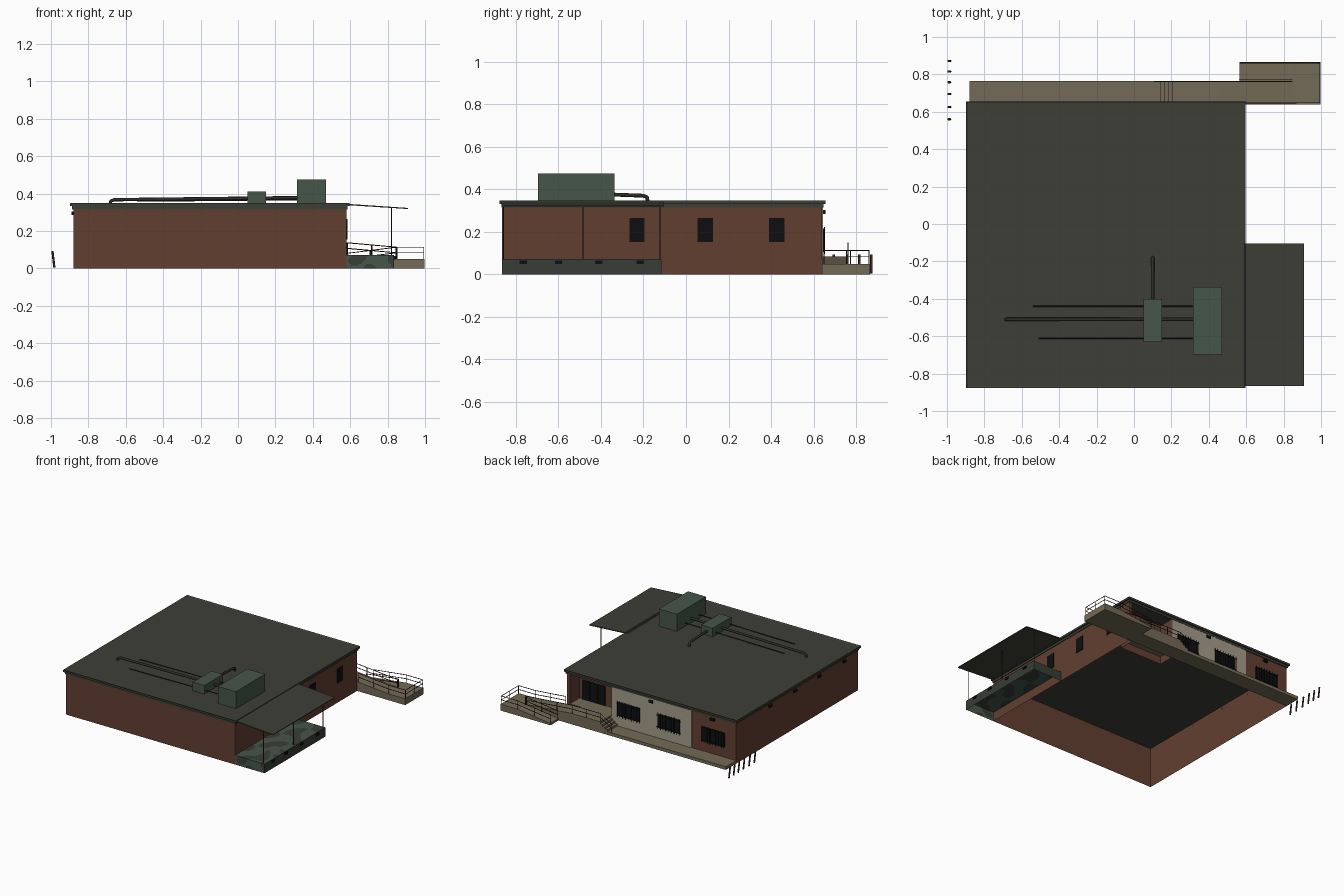
import bpy, bmesh, math
from mathutils import Vector

if "Cube" in bpy.data.objects:
    bpy.data.objects.remove(bpy.data.objects["Cube"])


def material(name, r, g, b):
    lin = [((c / 255 + 0.055) / 1.055) ** 2.4 if c > 10 else c / 255 / 12.92 for c in (r, g, b)]
    m = bpy.data.materials.new(name)
    m.diffuse_color = (*lin, 1)
    m.use_nodes = True
    m.node_tree.nodes["Principled BSDF"].inputs["Base Color"].default_value = m.diffuse_color
    return m


BRICK = material("brick brown", 98, 63, 48)
ROOF = material("roof grey", 62, 62, 55)
GREEN = material("duct green", 70, 86, 74)
STONE = material("walkway tan", 116, 106, 86)
CREAM = material("cream panel", 166, 158, 139)
BLACK = material("black glass", 14, 15, 17)
METAL = material("dark metal", 46, 44, 38)
RUST = material("rusty rail", 64, 42, 33)
DOCK = material("dock dark", 56, 61, 54)


def finish(name, bm, *mats):
    me = bpy.data.meshes.new(name)
    bm.to_mesh(me)
    bm.free()
    for m in mats:
        me.materials.append(m)
    ob = bpy.data.objects.new(name, me)
    bpy.context.collection.objects.link(ob)
    return ob


def box(name, x, y, z, mat):
    bm = bmesh.new()
    bmesh.ops.create_cube(bm, size=1)
    for v in bm.verts:
        v.co = [(a[0] + a[1]) / 2 + c * (a[1] - a[0]) for a, c in zip((x, y, z), v.co)]
    return finish(name, bm, mat)


def prism(name, profile, y0, y1, mat):
    """Side profile in x-z, extruded along y."""
    bm = bmesh.new()
    f = bm.faces.new([bm.verts.new((x, y0, z)) for x, z in profile])
    new = bmesh.ops.extrude_face_region(bm, geom=[f])["geom"]
    bmesh.ops.translate(bm, verts=[g for g in new if isinstance(g, bmesh.types.BMVert)], vec=(0, y1 - y0, 0))
    bmesh.ops.recalc_face_normals(bm, faces=bm.faces)
    return finish(name, bm, mat)


def tube(name, paths, r, mat, res=2):
    """Round bars along straight-segment paths, joined in one mesh."""
    cu = bpy.data.curves.new(name, "CURVE")
    cu.dimensions = "3D"
    cu.bevel_depth, cu.bevel_resolution, cu.use_fill_caps = r, res, True
    for path in paths:
        s = cu.splines.new("POLY")
        s.points.add(len(path) - 1)
        for p, co in zip(s.points, path):
            p.co = (*co, 1)
    tmp = bpy.data.objects.new(name + "_curve", cu)
    bpy.context.collection.objects.link(tmp)
    bpy.context.view_layer.update()
    me = bpy.data.meshes.new_from_object(tmp.evaluated_get(bpy.context.evaluated_depsgraph_get()))
    bpy.data.objects.remove(tmp)
    me.materials.clear()
    me.materials.append(mat)
    ob = bpy.data.objects.new(name, me)
    bpy.context.collection.objects.link(ob)
    return ob


def railing(name, floor):
    """Top rail, middle rail and posts following a floor path."""
    up = lambda p, h: (p[0], p[1], p[2] + h)
    posts = []
    for a, b in zip(floor, floor[1:]):
        a, b = Vector(a), Vector(b)
        n = max(1, round((b - a).length / 0.13))
        posts += [a.lerp(b, i / n) for i in range(n + 1)]
    paths = [[up(p, h) for p in floor] for h in (0.063, 0.033)]
    paths += [[p, up(p, 0.063)] for p in posts]
    tube(name, paths, 0.0025, RUST, 1)


# Walls: open shell with a recessed entrance on the back
outline = [(.58, -.865), (.58, .64), (.555, .64), (.555, .52), (.19, .52),
           (.19, .64), (-.88, .64), (-.88, -.865)]
bm = bmesh.new()
lo = [bm.verts.new((x, y, 0)) for x, y in outline]
hi = [bm.verts.new((x, y, .32)) for x, y in outline]
for i in range(len(outline)):
    j = (i + 1) % len(outline)
    bm.faces.new((lo[i], lo[j], hi[j], hi[i]))
finish("brick_walls", bm, BRICK)

# Roof: fascia and wider cap with a sunken top
box("roof_fascia", (-.888, .586), (-.868, .647), (.315, .334), ROOF)
cap = box("roof_cap", (-.898, .596), (-.876, .656), (.332, .348), ROOF)
bm = bmesh.new()
bm.from_mesh(cap.data)
bm.normal_update()
top = [f for f in bm.faces if f.normal.z > .9]
bmesh.ops.inset_region(bm, faces=top, thickness=.014)
bmesh.ops.translate(bm, verts=top[0].verts, vec=(0, 0, -.006))
bm.to_mesh(cap.data)
bm.free()

# Rooftop machines and pipes
box("large_roof_unit", (.315, .47), (-.697, -.337), (.34, .475), GREEN)
box("small_roof_unit", (.05, .15), (-.63, -.40), (.345, .412), GREEN)
tube("main_roof_pipes", [
    [(.33, -.51, .378), (-.66, -.51, .367), (-.68, -.51, .36), (-.685, -.51, .34)],
    [(.10, -.41, .378), (.10, -.2, .37), (.10, -.183, .363), (.10, -.18, .34)]], .009, METAL)
tube("thin_roof_pipes", [[(.33, -.44, .368), (-.54, -.44, .36)],
                         [(.33, -.61, .368), (-.51, -.61, .36)]], .004, METAL)

# Loading dock: open below, with mottled top and front
bm = bmesh.new()


def patch(origin, u, v, nu, nv, mottled):
    o, u, v = Vector(origin), Vector(u), Vector(v)
    g = [[bm.verts.new(o + u * (i / nu) + v * (j / nv)) for j in range(nv + 1)] for i in range(nu + 1)]
    for i in range(nu):
        for j in range(nv):
            f = bm.faces.new((g[i][j], g[i + 1][j], g[i + 1][j + 1], g[i][j + 1]))
            x, y, z = f.calc_center_median()
            y += z
            n = math.sin(32 * x + 2 * math.sin(21 * y)) + math.sin(27 * y + 2 * math.sin(24 * x))
            f.material_index = int(mottled and n > -.1)


patch((.58, -.865, .072), (.255, 0, 0), (0, .75, 0), 32, 90, True)
patch((.58, -.865, 0), (.255, 0, 0), (0, 0, .072), 32, 9, True)
patch((.835, -.865, 0), (0, .75, 0), (0, 0, .072), 1, 1, False)
patch((.835, -.115, 0), (-.255, 0, 0), (0, 0, .072), 1, 1, False)
bmesh.ops.remove_doubles(bm, verts=bm.verts, dist=.00001)
finish("loading_dock", bm, DOCK, GREEN)
for i, y in enumerate((-.765, -.60, -.41, -.215)):
    box(f"dock_bumper_{i}", (.834, .842), (y - .017, y + .017), (.048, .066), BLACK)

# Dock canopy and its posts
prism("dock_canopy", [(.58, .338), (.91, .317), (.91, .323), (.58, .345)], -.867, -.105, ROOF)
tube("canopy_posts", [[(.82, y, .07), (.82, y, .325)] for y in (-.858, -.485, -.122)], .003, RUST, 1)

# Right side windows
for i, y in enumerate((-.23, .09, .427)):
    box(f"side_window_{i}", (.579, .585), (y - .036, y + .036), (.153, .265), BLACK)

# Back wall: cream panel, barred windows, entrance doors
box("cream_panel", (-.50, .19), (.639, .645), (.024, .316), CREAM)
for i, x in enumerate((-.688, -.305, .042)):
    box(f"back_window_{i}", (x - .095, x + .095), (.64, .648), (.105, .215), BLACK)
    bars = [[(x + k * .024, .652, .097), (x + k * .024, .652, .223)] for k in range(-4, 5)]
    bars += [[(x - .102, .652, z), (x + .102, .652, z)] for z in (.115, .205)]
    tube(f"window_bars_{i}", bars, .0025, BLACK, 0)
for i, x in enumerate((.33, .398, .466)):
    box(f"entrance_door_{i}", (x, x + .062), (.519, .526), (.085, .235), BLACK)

# Small wall lamps
for i, x in enumerate((-.68, -.15)):
    box(f"back_lamp_{i}", (x - .017, x + .017), (.64, .655), (.285, .303), BLACK)
for i, y in enumerate((-.69, -.385, -.085, .22)):
    box(f"left_lamp_{i}", (-.891, -.88), (y - .017, y + .017), (.285, .303), BLACK)

# Walkway with steps, entrance platform and ramp to the landing
steps = [(.205, .085), (.205, .07), (.185, .07), (.185, .055), (.163, .055), (.163, .04), (.142, .04), (.142, .025)]
prism("walkway", [(-.88, 0), (.996, 0), (.996, .05), (.85, .05), (.45, .085)] + steps + [(-.88, .025)],
      .64, .765, STONE)
box("entrance_floor", (.19, .555), (.52, .64), (.06, .085), STONE)
prism("lower_ramp", [(.565, 0), (.996, 0), (.996, .05), (.85, .05), (.565, .015)], .765, .865, STONE)

# Railings
railing("outer_railing", [(.565, .861, .015), (.85, .861, .05), (.993, .861, .05),
                          (.993, .648, .05), (.85, .648, .05), (.585, .648, .074)])
railing("middle_railing", [(.11, .761, .025), (.205, .761, .085), (.45, .761, .085), (.845, .761, .05)])
railing("ramp_inner_railing", [(.565, .774, .015), (.845, .774, .05)])

# Leaning bollards beside the walkway
tube("bollards", [[(-.982, y, 0.005), (-.992, y, .093)]
                  for y in (.56, .625, .695, .758, .815, .872)], .006, RUST)
